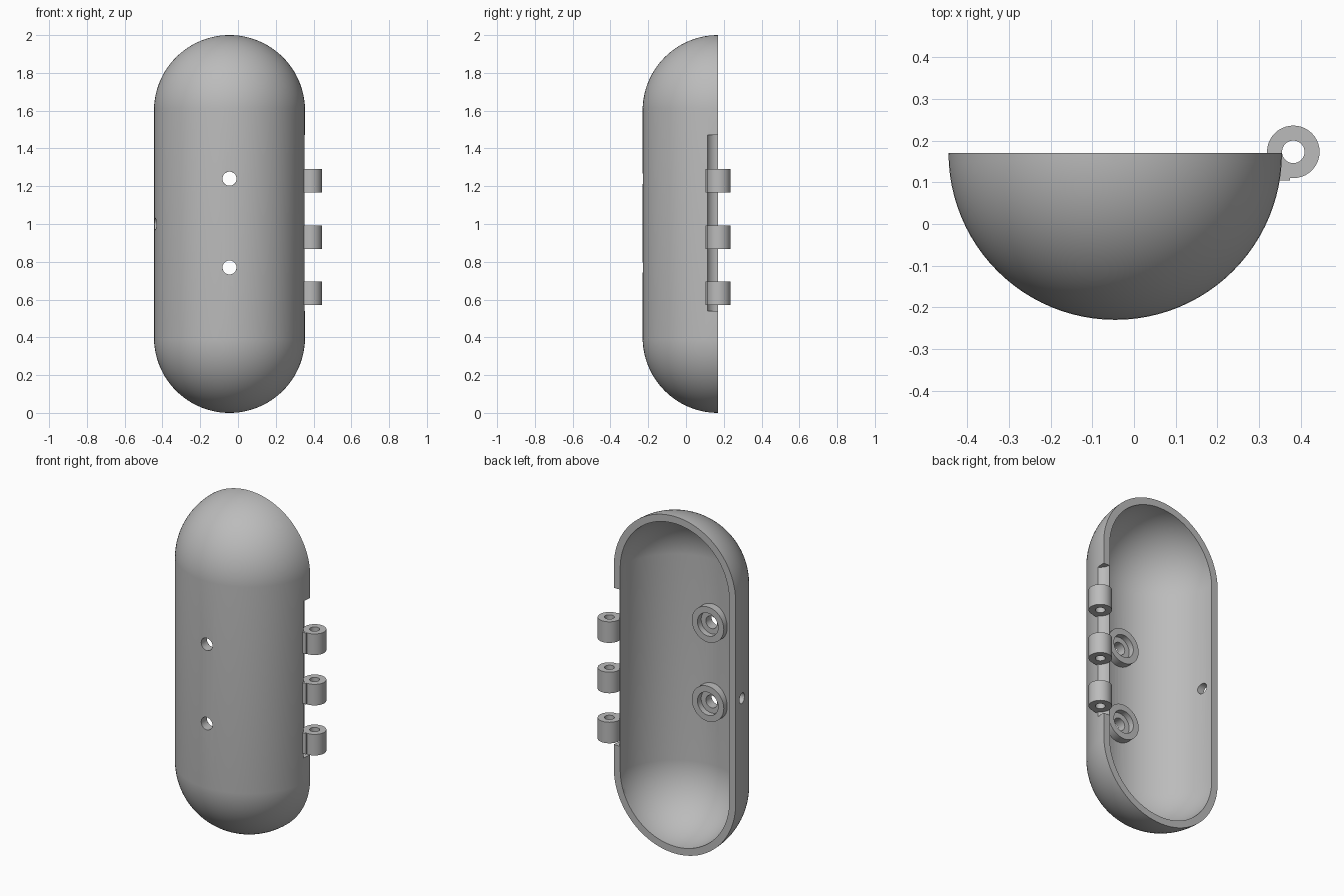
import bpy, bmesh, math
from mathutils import Matrix, Vector

if "Cube" in bpy.data.objects:
    bpy.data.objects.remove(bpy.data.objects["Cube"], do_unlink=True)

CX, CUT_Y = -0.045, 0.17          # capsule axis and split plane
R, WALL, HALF = 0.4, 0.042, 0.6
PIN = Vector((0.382, 0.173, 0))   # hinge pin axis
BOLT_Z = (0.77, 1.24)

grey = bpy.data.materials.new("plain grey")
grey.use_nodes = True
grey.diffuse_color = (0.5, 0.5, 0.5, 1)
grey.node_tree.nodes["Principled BSDF"].inputs["Base Color"].default_value = (0.5, 0.5, 0.5, 1)


def finish(bm, name):
    bmesh.ops.recalc_face_normals(bm, faces=bm.faces)
    mesh = bpy.data.meshes.new(name)
    bm.to_mesh(mesh)
    bm.free()
    mesh.materials.append(grey)
    ob = bpy.data.objects.new(name, mesh)
    bpy.context.collection.objects.link(ob)
    return ob


def select(ob):
    bpy.ops.object.select_all(action='DESELECT')
    ob.select_set(True)
    bpy.context.view_layer.objects.active = ob


def smooth(ob):
    select(ob)
    bpy.ops.object.shade_smooth_by_angle(angle=math.radians(30))


def capsule(name, r, halved):
    # An odd ring count leaves no equator, so the halves separate cleanly
    bm = bmesh.new()
    bmesh.ops.create_uvsphere(bm, u_segments=96, v_segments=49, radius=r)
    for v in bm.verts:
        v.co.z += math.copysign(HALF, v.co.z)
    bmesh.ops.translate(bm, verts=bm.verts, vec=(CX, CUT_Y, 1))
    if halved:
        geom = bm.verts[:] + bm.edges[:] + bm.faces[:]
        cut = bmesh.ops.bisect_plane(bm, geom=geom, dist=1e-5, plane_co=(0, CUT_Y, 0),
                                     plane_no=(0, 1, 0), clear_outer=True)
        rim = [e for e in cut["geom_cut"] if isinstance(e, bmesh.types.BMEdge)]
        bmesh.ops.contextual_create(bm, geom=rim)
    return finish(bm, name)


def rod(name, r, length, centre, axis="Z"):
    turn = {"X": Matrix.Rotation(math.pi / 2, 4, 'Y'),
            "Y": Matrix.Rotation(math.pi / 2, 4, 'X'), "Z": Matrix()}[axis]
    bm = bmesh.new()
    bmesh.ops.create_cone(bm, cap_ends=True, segments=48, radius1=r, radius2=r,
                          depth=length, matrix=Matrix.Translation(centre) @ turn)
    return finish(bm, name)


def cut_away(ob, cutter):
    cutter.hide_render = True
    mod = ob.modifiers.new("cut", 'BOOLEAN')
    mod.operation, mod.solver, mod.object = 'DIFFERENCE', 'EXACT', cutter
    select(ob)
    bpy.ops.object.modifier_apply(modifier=mod.name)
    bpy.data.objects.remove(cutter, do_unlink=True)


def lathe(bm, profile, matrix):
    # Revolve a closed (radius, height) outline around z
    verts = [bm.verts.new((r, 0, h)) for r, h in profile]
    edges = [bm.edges.new((a, b)) for a, b in zip(verts, verts[1:] + verts[:1])]
    bmesh.ops.spin(bm, geom=verts + edges, cent=(0, 0, 0), axis=(0, 0, 1),
                   angle=math.tau, steps=40, use_merge=True)
    bmesh.ops.remove_doubles(bm, verts=bm.verts, dist=1e-5)
    bmesh.ops.transform(bm, matrix=matrix, verts=bm.verts)


# Hollow half capsule with hinge notch, bolt holes and a side latch hole
shell = capsule("shell", R, True)
cut_away(shell, capsule("hollow", R - WALL, False))
cut_away(shell, rod("notch", 0.066, 0.93, PIN + Vector((0, 0, 1.005))))
for z in BOLT_Z:
    cut_away(shell, rod("bolt_hole", 0.037, 0.3, (CX, -0.2, z), "Y"))
cut_away(shell, rod("latch_hole", 0.031, 0.2, (-0.44, 0.1, 1.0), "X"))
smooth(shell)

# Recessed round bosses inside, behind the bolt holes
BOSS = [(0.037, 0), (0.105, 0), (0.105, 0.065), (0.068, 0.065), (0.068, 0.03), (0.037, 0.03)]
for z, name in zip(BOLT_Z, ("lower_boss", "upper_boss")):
    bm = bmesh.new()
    lathe(bm, BOSS, Matrix.Translation((CX, -0.205, z)) @ Matrix.Rotation(-math.pi / 2, 4, 'X'))
    smooth(finish(bm, name))

# Hinge knuckles, each a tube with a block joining it to the shell
H = 0.125
for z, name in zip((0.57, 0.867, 1.166), ("lower_knuckle", "middle_knuckle", "upper_knuckle")):
    bm = bmesh.new()
    lathe(bm, [(0.027, 0), (0.063, 0), (0.063, H), (0.027, H)],
          Matrix.Translation(PIN + Vector((0, 0, z))))
    bmesh.ops.create_cube(bm, size=1, matrix=Matrix.Translation((0.352, 0.122, z + H / 2))
                          @ Matrix.Diagonal((0.044, 0.036, H - 0.001, 1)))
    smooth(finish(bm, name))
